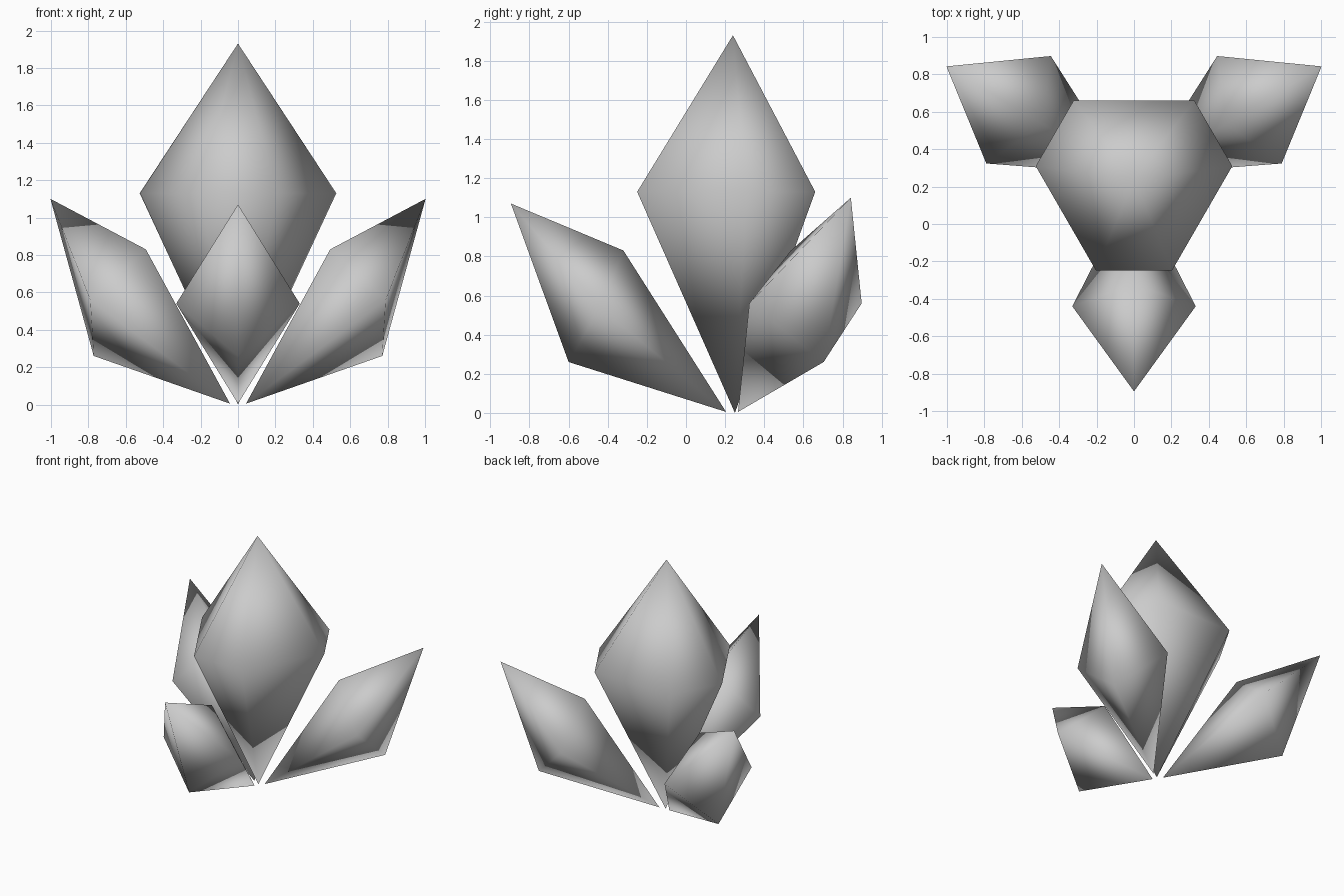
import bpy, bmesh
from math import radians, sin, cos
from mathutils import Matrix, Vector

cube = bpy.data.objects.get("Cube")
if cube:
    bpy.data.objects.remove(cube, do_unlink=True)

CENTRE = Vector((0, 0.24, 0))  # vertical axis of the cluster

grey = bpy.data.materials.new("crystal grey")
grey.use_nodes = True
colour = (0.6, 0.6, 0.6, 1)
grey.diffuse_color = colour
grey.node_tree.nodes["Principled BSDF"].inputs["Base Color"].default_value = colour


def crystal(name, base, ring, tip, azimuth=0):
    """Two-pointed crystal: a ring of corners fanned to a base and a tip."""
    bm = bmesh.new()
    low, high = bm.verts.new(base), bm.verts.new(tip)
    corners = [bm.verts.new(p) for p in ring]
    for a, b in zip(corners, corners[1:] + corners[:1]):
        bm.faces.new((a, b, high))
        bm.faces.new((b, a, low))
    bm.transform(Matrix.Translation(CENTRE) @ Matrix.Rotation(radians(azimuth), 4, 'Z'))
    bmesh.ops.recalc_face_normals(bm, faces=bm.faces)
    for face in bm.faces:
        face.smooth = True
    mesh = bpy.data.meshes.new(name)
    bm.to_mesh(mesh)
    bm.free()
    mesh.materials.append(grey)
    obj = bpy.data.objects.new(name, mesh)
    bpy.context.collection.objects.link(obj)


def petal(name, azimuth, base, under, side, inner, tip, half_width):
    """Leaning four-sided crystal; points are (distance outward, height)."""
    def at(p, y=0):
        return (p[0], y, p[1])
    ring = [at(under), at(side, half_width), at(inner), at(side, -half_width)]
    crystal(name, at(base), ring, at(tip), azimuth)


# Tall central crystal: triangular section with its corners cut off
section = []
for turn in (30, 150, 270):
    for offset in (-22.5, 22.5):
        angle = radians(turn + offset)
        section.append((0.53 * cos(angle), 0.53 * sin(angle), 1.13))
crystal("central_crystal", (0, 0.01, 0), section, (0, 0, 1.93))

# Three crystals leaning outward
petal("front_crystal", -90, (0.035, 0.005), (0.84, 0.26), (0.68, 0.54),
      (0.56, 0.83), (1.135, 1.07), 0.33)
for name, azimuth in (("back_left_crystal", 31), ("back_right_crystal", 149)):
    petal(name, azimuth, (0.05, 0.005), (0.9, 0.26), (0.72, 0.56),
          (0.575, 0.83), (1.17, 1.1), 0.335)
